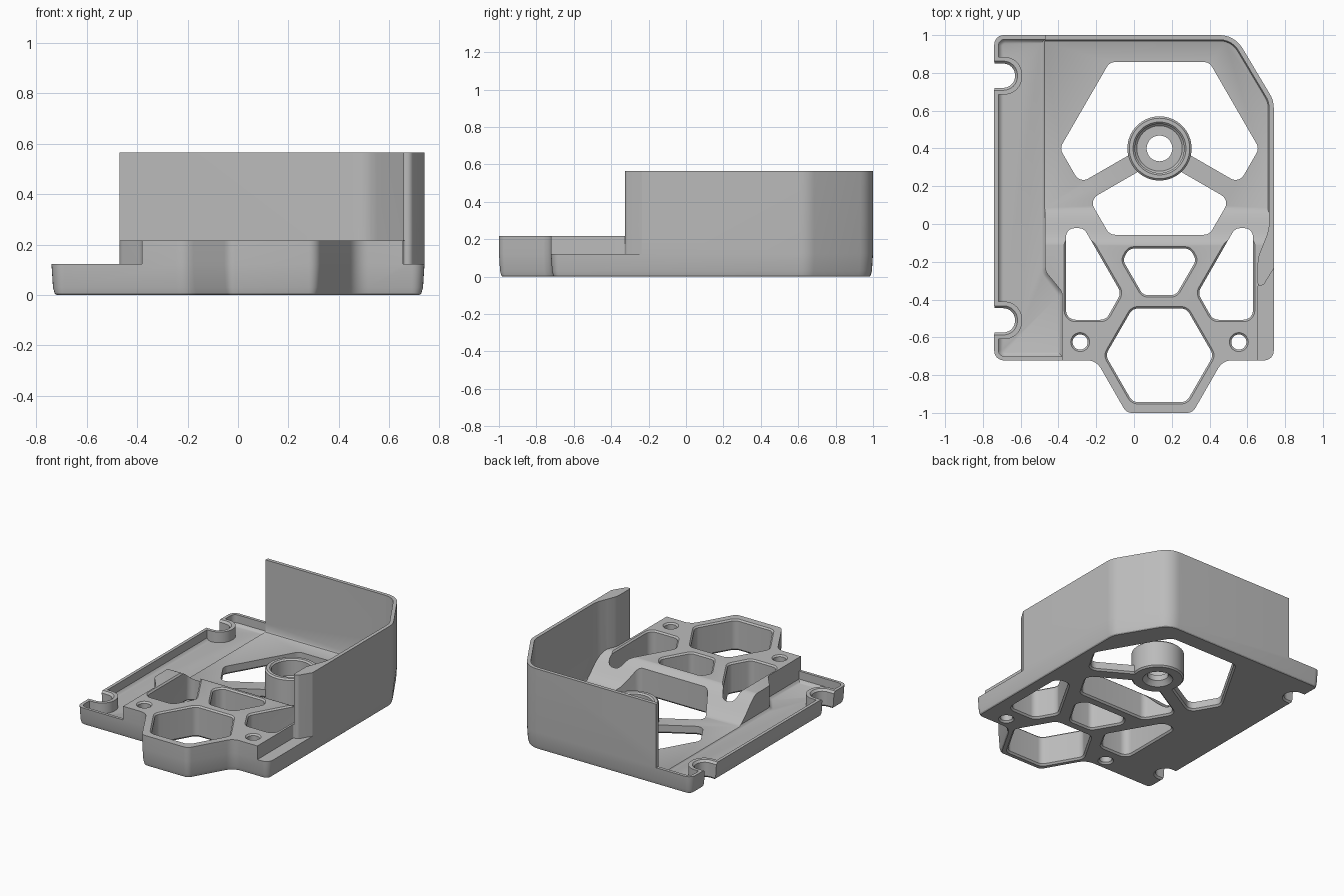
import bpy, bmesh, math
from mathutils import Vector, Matrix

cube = bpy.data.objects.get("Cube")
if cube:
    bpy.data.objects.remove(cube)

AXIS = 0.135      # symmetry line of the web openings
TOP = 0.565       # wall top
DECK = 0.217      # raised deck
STEP = 0.122      # tray rim
FLOOR = 0.06


def rounded(points, radius, seg=6):
    """Fillet a closed outline; a point may carry its own radius as third value."""
    area = sum(a[0] * b[1] - b[0] * a[1] for a, b in zip(points, points[1:] + points[:1]))
    if area < 0:
        points = points[::-1]
    out, n = [], len(points)
    for i, p in enumerate(points):
        r = p[2] if len(p) > 2 else radius
        c = Vector(p[:2])
        va, vb = Vector(points[i - 1][:2]) - c, Vector(points[(i + 1) % n][:2]) - c
        half = va.angle(vb) / 2
        if r < 0.001 or half > 1.55:
            out.append(c)
            continue
        d = min(r / math.tan(half), 0.48 * va.length, 0.48 * vb.length)
        r = d * math.tan(half)
        ua, ub = va.normalized(), vb.normalized()
        centre = c + (ua + ub).normalized() * (r / math.sin(half))
        a, b = c + ua * d - centre, c + ub * d - centre
        turn = a.angle_signed(b)
        for k in range(seg + 1):
            out.append(centre + Matrix.Rotation(-turn * k / seg, 2) @ a)
    return out


def circle(x, y, r, n=48):
    return [Vector((x + r * math.cos(t), y + r * math.sin(t)))
            for t in (2 * math.pi * i / n for i in range(n))]


def grow(loop, d):
    """Offset an anticlockwise loop outwards by d."""
    out = []
    for i, p in enumerate(loop):
        e1 = (p - loop[i - 1]).normalized()
        e2 = (loop[(i + 1) % len(loop)] - p).normalized()
        n1, n2 = Vector((e1.y, -e1.x)), Vector((e2.y, -e2.x))
        out.append(p + (n1 + n2) * (d / (1 + n1.dot(n2))))
    return out


def loft(name, loops, layers):
    """Stack each loop through (height, offset) layers into closed solids."""
    bm = bmesh.new()
    for loop in loops:
        rings = [[bm.verts.new((p.x, p.y, z)) for p in grow(loop, d)] for z, d in layers]
        n = len(loop)
        for lo, hi in zip(rings, rings[1:]):
            for i in range(n):
                j = (i + 1) % n
                bm.faces.new((lo[i], lo[j], hi[j], hi[i]))
        bm.faces.new(rings[0][::-1])
        bm.faces.new(rings[-1])
    bmesh.ops.recalc_face_normals(bm, faces=bm.faces)
    mesh = bpy.data.meshes.new(name)
    bm.to_mesh(mesh)
    bm.free()
    obj = bpy.data.objects.new(name, mesh)
    bpy.context.scene.collection.objects.link(obj)
    return obj


def combine(target, tool, operation="DIFFERENCE"):
    """Apply a boolean and discard the tool."""
    mod = target.modifiers.new("boolean", "BOOLEAN")
    mod.object, mod.operation, mod.solver = tool, operation, "EXACT"
    graph = bpy.context.evaluated_depsgraph_get()
    mesh = bpy.data.meshes.new_from_object(target.evaluated_get(graph))
    target.modifiers.clear()
    target.data = mesh
    bpy.data.objects.remove(tool)


def flip(points):
    return [(2 * AXIS - p[0],) + tuple(p[1:]) for p in points]


def straight(z0, z1=1.0):
    return [(z0, 0), (z1, 0)]


# Full footprint, raised to wall height
footprint = [(-0.74, -0.722), (-0.2, -0.722, 0.08), (-0.04, -1), (0.31, -1),
             (0.47, -0.722, 0.08), (0.74, -0.722), (0.74, 0.653, 0.14),
             (0.533, 1.0, 0.14), (-0.74, 1.0)]
body = loft("battery_tray", [rounded(footprint, 0.05)],
            [(0, -0.02), (0.006, -0.013), (0.03, -0.006), (STEP, 0), (TOP, 0)])

# Clear everything above the deck except the thin wall
lug = [(0.74, -0.235, 0), (0.685, -0.325, 0.03), (0.655, -0.325, 0.01)]
wall_inner = [(0.655, -0.18, 0.15), (0.715, -0.03, 0.2), (0.715, 0.646, 0.115),
              (0.519, 0.975, 0.115)]
above = [(-1, -1.2), (1, -1.2), (1, -0.235)] + lug + wall_inner + \
        [(-0.47, 0.975), (-0.47, 1.2), (-1, 1.2)]
combine(body, loft("cut_above", [rounded(above, 0)], straight(DECK)))

# Side ledges beside the deck
deck_left = [(-0.38, -0.36, 0.06), (-0.47, -0.25, 0.06)]
left = [(-1, -0.9), (-0.38, -0.9)] + deck_left + [(-0.47, 1.2), (-1, 1.2)]
right = [(0.655, -0.9), (1, -0.9), (1, -0.235)] + lug
combine(body, loft("cut_ledges", [rounded(left, 0), rounded(right, 0)], straight(STEP)))

# Left tray pocket, leaving posts around the clip notches
pocket = [(-0.718, -0.702), (-0.38, -0.702, 0)] + deck_left + \
         [(-0.47, 0.978, 0), (-0.718, 0.978)]
tray = loft("cut_tray", [rounded(pocket, 0.035)],
            [(0.048, -0.022), (0.053, -0.01), (0.066, 0), (0.5, 0)])
NOTCHES = (0.785, -0.51)


def notch(y, x, r):
    return rounded([(-0.9, y - r, 0), (x, y - r), (x, y + r), (-0.9, y + r, 0)], r, 12)


combine(tray, loft("posts", [notch(y, -0.592, 0.1) for y in NOTCHES], straight(-0.1)))
combine(body, tray)
combine(body, loft("cut_notches", [notch(y, -0.63, 0.064) for y in NOTCHES],
                   [(-0.01, 0.02), (0.012, 0), (0.108, 0), (0.14, 0.03)]))

# Rear floor, sweeping up to the deck in an S curve
rear = loft("cut_rear", [rounded([(-0.5, -0.18)] + wall_inner + [(-0.5, 0.975)], 0)],
            [(FLOOR, -0.012), (FLOOR + 0.004, -0.005), (FLOOR + 0.014, 0), (0.8, 0)])
sweep = [Vector((-0.4, -0.1)), Vector((0.12, -0.1))]
for i in range(17):
    t = i / 16
    sweep.append(Vector((0.1 - 0.22 * t, FLOOR - 0.002 + (DECK + 0.003 - FLOOR) * t * t * (3 - 2 * t))))
sweep.append(Vector((-0.4, DECK + 0.001)))
ramp = loft("ramp", [sweep], straight(-1))
ramp.data.transform(Matrix(((0, 0, 1, 0), (1, 0, 0, 0), (0, 1, 0, 0), (0, 0, 0, 1))))
combine(rear, ramp)
combine(body, rear)

# Two openings of the large hexagon, split by the spokes
upper = [(-0.129, 0.857), (0.399, 0.857), (0.663, 0.4), (0.556, 0.215),
         (AXIS, 0.458, 0), (-0.286, 0.215), (-0.393, 0.4)]
lower = [(0.506, 0.128), (0.399, -0.057), (-0.129, -0.057), (-0.236, 0.128), (AXIS, 0.342, 0)]
combine(body, loft("cut_hexagon", [rounded(upper, 0.05), rounded(lower, 0.05)],
                   [(-0.01, 0.02), (0.012, 0), (1, 0)]))

# Deck openings and screw holes, chamfered at both ends
side = [(-0.36, -0.022), (-0.265, -0.022), (-0.068, -0.365), (-0.148, -0.507), (-0.36, -0.507)]
middle = [(-0.06, -0.19), (-0.025, -0.13), (0.295, -0.13), (0.33, -0.19), (0.222, -0.377), (0.048, -0.377)]
front = [(AXIS + 0.286 * math.cos(a), -0.695 + 0.286 * math.sin(a))
         for a in (i * math.pi / 3 for i in range(6))]
openings = [rounded(side, 0.05), rounded(flip(side), 0.05), rounded(middle, 0.045),
            rounded(front, 0.05), circle(-0.285, -0.625, 0.04), circle(0.555, -0.625, 0.04)]
combine(body, loft("cut_openings", openings,
                   [(-0.01, 0.02), (0.012, 0), (DECK - 0.01, 0), (DECK + 0.01, 0.02)]))

# Round boss with counterbore
boss = loft("boss", [circle(AXIS, 0.4, 0.17, 64)],
            [(0, -0.01), (0.01, 0), (0.185, 0), (0.195, -0.01)])
combine(body, boss, "UNION")
combine(body, loft("cut_counterbore", [circle(AXIS, 0.4, 0.13, 64)],
                   [(0.07, -0.01), (0.08, 0), (0.185, 0), (0.205, 0.02)]))
combine(body, loft("cut_bore", [circle(AXIS, 0.4, 0.068)],
                   [(-0.01, 0.04), (0.02, 0.01), (0.03, 0), (0.3, 0)]))

# Single grey material
grey = bpy.data.materials.new("grey plastic")
grey.use_nodes = True
colour = (0.5, 0.5, 0.5, 1)
grey.diffuse_color = colour
grey.node_tree.nodes["Principled BSDF"].inputs["Base Color"].default_value = colour
body.data.materials.clear()
body.data.materials.append(grey)
for face in body.data.polygons:
    face.material_index = 0

bpy.ops.object.select_all(action="DESELECT")
body.select_set(True)
bpy.context.view_layer.objects.active = body
bpy.ops.object.shade_smooth_by_angle(angle=math.radians(30))
